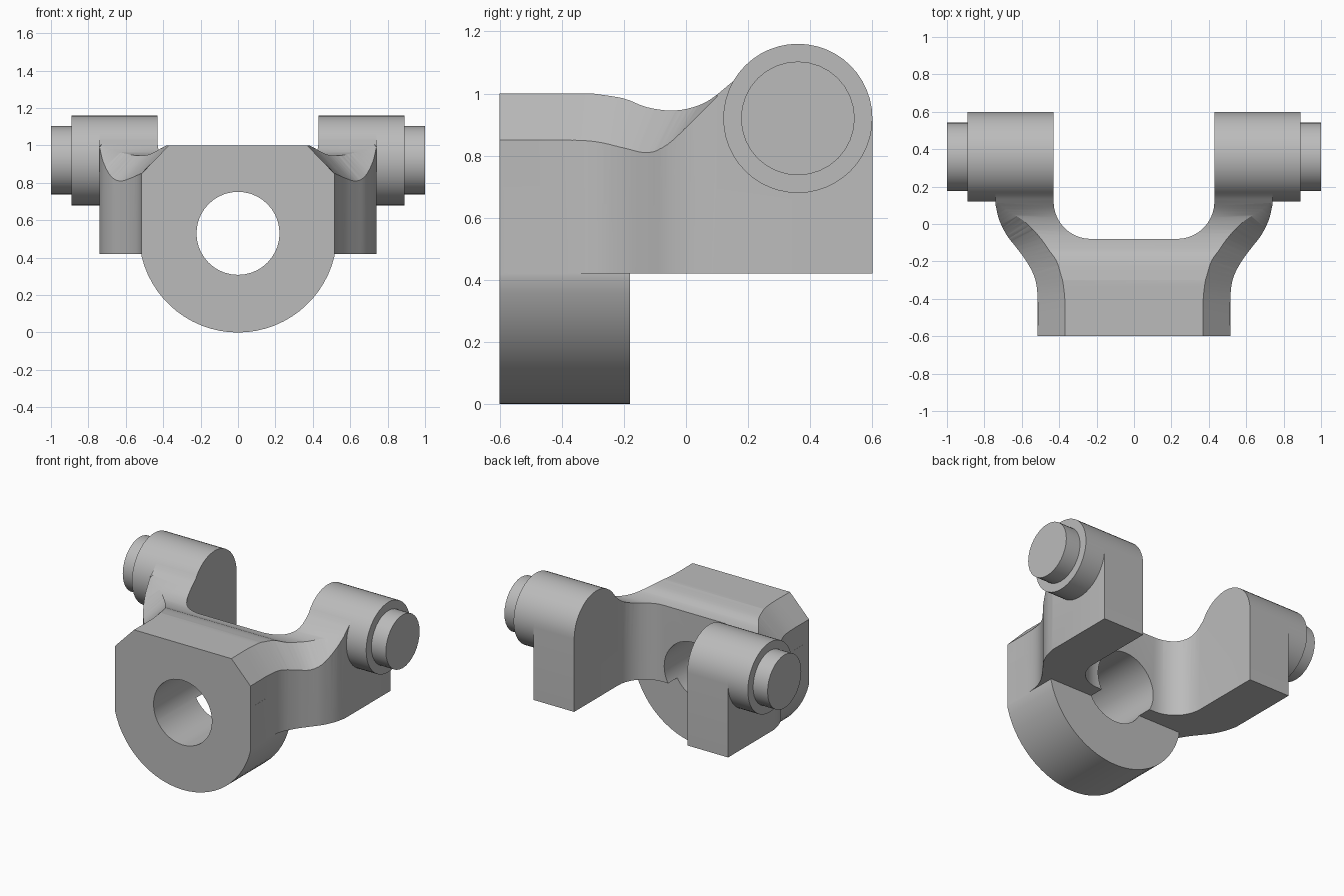
import bpy, bmesh, math
from mathutils import Vector

if "Cube" in bpy.data.objects:
    bpy.data.objects.remove(bpy.data.objects["Cube"], do_unlink=True)

grey = bpy.data.materials.new("light grey metal")
grey.use_nodes = True
grey.diffuse_color = (0.5, 0.5, 0.5, 1)
grey.node_tree.nodes["Principled BSDF"].inputs["Base Color"].default_value = (0.5, 0.5, 0.5, 1)


def loft(name, rings):
    """Closed solid through a list of equal point rings."""
    bm = bmesh.new()
    rows = [[bm.verts.new(p) for p in ring] for ring in rings]
    n = len(rows[0])
    for a, b in zip(rows, rows[1:]):
        for i in range(n):
            j = (i + 1) % n
            bm.faces.new((a[i], a[j], b[j], b[i]))
    bm.faces.new(rows[0])
    bm.faces.new(rows[-1])
    if len(rows) > 2:
        bmesh.ops.triangulate(bm, faces=bm.faces[:])
    bmesh.ops.recalc_face_normals(bm, faces=bm.faces[:])
    mesh = bpy.data.meshes.new(name)
    bm.to_mesh(mesh)
    bm.free()
    obj = bpy.data.objects.new(name, mesh)
    bpy.context.collection.objects.link(obj)
    return obj


def prism(name, outline, axis, start, end):
    """Extrude a flat outline along x, y or z."""
    def place(p, d):
        q = list(p)
        q.insert("xyz".index(axis), d)
        return q
    return loft(name, [[place(p, d) for p in outline] for d in (start, end)])


def arc(cx, cy, r, a0, a1, steps):
    angles = [math.radians(a0 + (a1 - a0) * i / steps) for i in range(steps + 1)]
    return [(cx + r * math.cos(a), cy + r * math.sin(a)) for a in angles]


def circle(cx, cy, r, steps):
    return arc(cx, cy, r, 0, 360, steps)[:-1]


def smooth(points, steps=4):
    """Smooth curve passing through the given points."""
    p = [Vector(v) for v in points]
    p = [2 * p[0] - p[1]] + p + [2 * p[-1] - p[-2]]
    out = []
    for a, b, c, d in zip(p, p[1:], p[2:], p[3:]):
        for i in range(steps):
            t = i / steps
            out.append(0.5 * (2 * b + (c - a) * t + (2 * a - 5 * b + 4 * c - d) * t ** 2
                              + (3 * b - a - 3 * c + d) * t ** 3))
    return out + [p[-2]]


def combine(obj, tool, operation):
    mod = obj.modifiers.new("combine", "BOOLEAN")
    mod.operation = operation
    mod.solver = "EXACT"
    mod.object = tool
    bpy.context.view_layer.objects.active = obj
    bpy.ops.object.modifier_apply(modifier=mod.name)
    bpy.data.objects.remove(tool, do_unlink=True)


def finish(obj):
    obj.data.materials.clear()
    obj.data.materials.append(grey)
    bpy.ops.object.select_all(action="DESELECT")
    obj.select_set(True)
    bpy.context.view_layer.objects.active = obj
    bpy.ops.object.shade_smooth_by_angle(angle=math.radians(28))


# Lower and upper edge of the bevel that sweeps along each arm
low_edge = smooth([(.515, -.6, .85), (.515, -.4, .85), (.53, -.29, .845), (.575, -.2, .825),
                   (.63, -.125, .81), (.68, -.06, .835), (.72, .02, .91), (.74, .1, .99)])
high_edge = smooth([(.37, -.6, 1), (.37, -.4, 1), (.39, -.27, .997), (.43, -.17, .975),
                    (.5, -.075, .947), (.58, .01, .953), (.66, .07, .98), (.73, .11, 1.003)])

# Yoke plan: flared outside, rounded U inside
half = [(p.x, p.y) for p in low_edge] + [(.74, .7), (.43, .7)] + arc(.23, .12, .2, 0, -90, 10)
plan = half + [(-x, y) for x, y in reversed(half)]
yoke = prism("yoke_body", plan, "z", .42, 1.4)

# Yoke side outline: dipped top rising into the round boss
dip = smooth([(-.3, 1), (-.2, .984), (-.13, .957), (-.05, .945), (.02, .955),
              (.08, .982), (.152, 1.04)])[:-1]
side = ([(-.7, .2), (-.7, 1)] + [tuple(p) for p in dip]
        + arc(.36, .92, .24, 150, 0, 20) + [(.6, .2)])
combine(yoke, prism("side_cutter", side, "x", -1, 1), "INTERSECT")

# Bevel cuts on both sides
for s in (1, -1):
    rings = []
    for o, i in zip(low_edge, high_edge):
        out, inn = o + .3 * (o - i), i + .3 * (i - o)
        rings.append([Vector((s * p.x, p.y, z)) for p, z in
                      ((inn, inn.z), (out, out.z), (out, 1.3), (inn, 1.3))])
    rings.insert(0, [p - Vector((0, .1, 0)) for p in rings[0]])
    combine(yoke, loft("bevel_cutter", rings), "DIFFERENCE")

# Rounded bearing housing below, with its through hole
a = math.degrees(math.acos(.515 / .53))
housing = arc(0, .53, .53, -a, a - 180, 28) + [(-.515, .7), (.515, .7)]
combine(yoke, prism("housing", housing, "y", -.6, -.18), "UNION")
combine(yoke, prism("hole_cutter", circle(0, .53, .222, 40), "y", -.8, .2), "DIFFERENCE")
finish(yoke)

# Round bosses and pivot pins
for side_name, s in (("left", 1), ("right", -1)):
    finish(prism(side_name + "_boss", circle(.36, .92, .24, 48), "x", s * .735, s * .89))
    finish(prism(side_name + "_pivot_pin", circle(.36, .92, .183, 32), "x", s * .88, s * 1.0))
